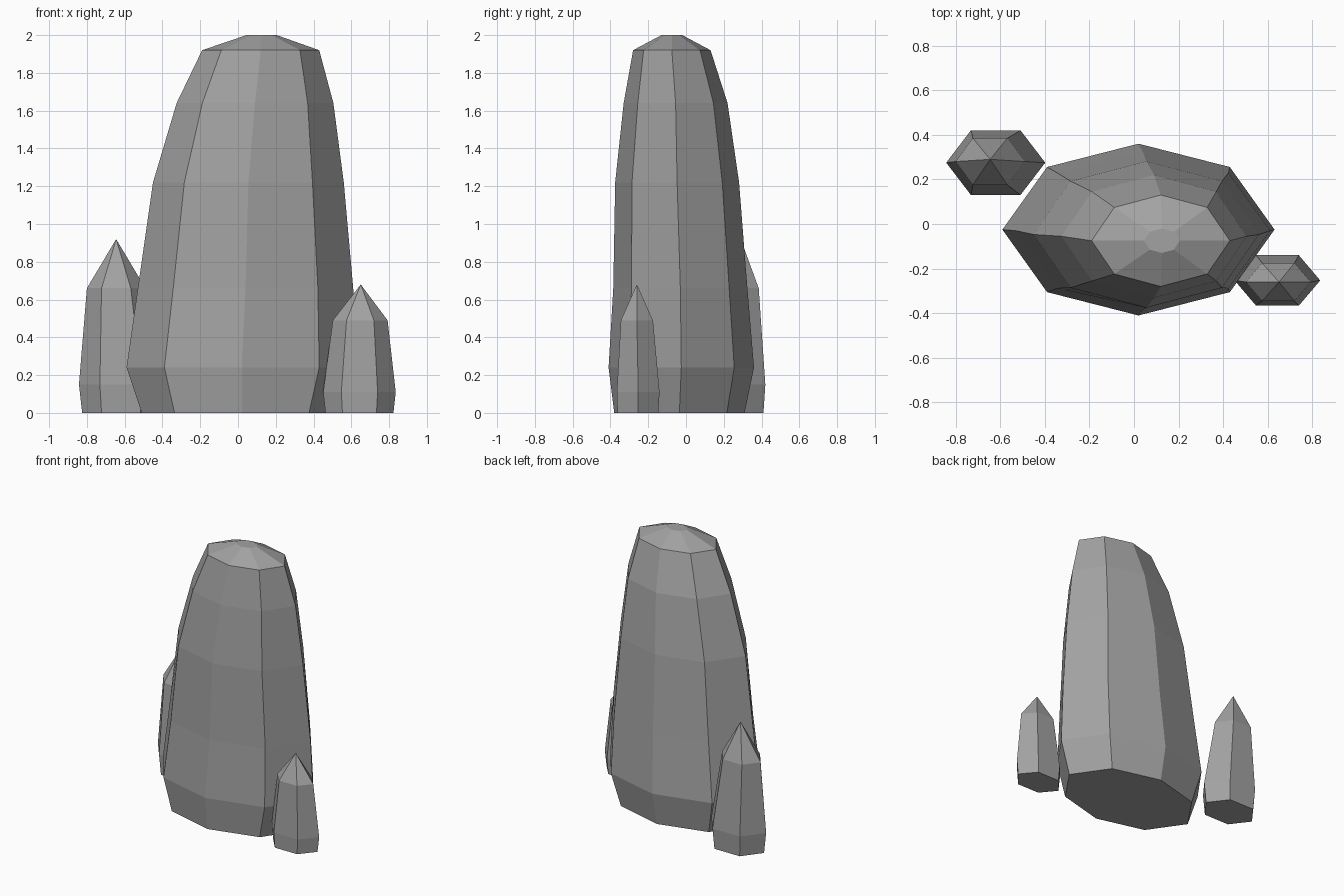
import bpy, bmesh, math

cube = bpy.data.objects.get("Cube")
if cube:
    bpy.data.objects.remove(cube, do_unlink=True)


def make_material(name, colour):
    mat = bpy.data.materials.new(name)
    mat.use_nodes = True
    mat.diffuse_color = colour
    mat.node_tree.nodes["Principled BSDF"].inputs["Base Color"].default_value = colour
    return mat


stone = make_material("stone grey", (0.36, 0.36, 0.36, 1))


def make_rock(name, sides, rings, diag, apex=None):
    """Loft flat-sided rings (z, cx, cy, rx, ry); diag scales the slanted corners."""
    bm = bmesh.new()
    loops = []
    for z, cx, cy, rx, ry in rings:
        loop = []
        for i in range(sides):
            a = 2 * math.pi * i / sides
            c, s = math.cos(a), math.sin(a)
            slanted = abs(c) > 0.01 and abs(s) > 0.01
            kx, ky = diag if slanted else (1, 1)
            loop.append(bm.verts.new((cx + rx * c * kx, cy + ry * s * ky, z)))
        loops.append(loop)
    for low, high in zip(loops, loops[1:]):
        for i in range(sides):
            j = (i + 1) % sides
            bm.faces.new((low[i], low[j], high[j], high[i]))
    bm.faces.new(loops[0][::-1])
    # Close the top with a point or a flat cap
    if apex:
        tip = bm.verts.new(apex)
        for i in range(sides):
            bm.faces.new((loops[-1][i], loops[-1][(i + 1) % sides], tip))
    else:
        bm.faces.new(loops[-1])
    bmesh.ops.recalc_face_normals(bm, faces=bm.faces)
    mesh = bpy.data.meshes.new(name)
    bm.to_mesh(mesh)
    bm.free()
    mesh.materials.append(stone)
    obj = bpy.data.objects.new(name, mesh)
    bpy.context.collection.objects.link(obj)
    return obj


# Tall leaning eight-sided boulder
make_rock("tall_rock", 8, [
    (0.00, 0.02, -0.035, 0.53, 0.345),
    (0.24, 0.02, -0.025, 0.61, 0.385),
    (0.66, 0.04, -0.03, 0.57, 0.355),
    (1.22, 0.055, -0.047, 0.505, 0.328),
    (1.64, 0.09, -0.055, 0.415, 0.275),
    (1.92, 0.12, -0.075, 0.31, 0.205),
    (2.00, 0.125, -0.075, 0.08, 0.055),
], (0.95, 1.03))

# Six-sided pointed stones; ry is measured to the flat sides
flat = (1, 1 / math.sin(math.pi / 3))
make_rock("rear_small_rock", 6, [
    (0.00, -0.62, 0.275, 0.205, 0.135),
    (0.15, -0.62, 0.275, 0.222, 0.145),
    (0.66, -0.645, 0.28, 0.155, 0.105),
], flat, (-0.645, 0.29, 0.92))
make_rock("front_small_rock", 6, [
    (0.00, 0.643, -0.255, 0.18, 0.108),
    (0.11, 0.643, -0.253, 0.192, 0.113),
    (0.49, 0.647, -0.26, 0.145, 0.085),
], flat, (0.65, -0.26, 0.68))
